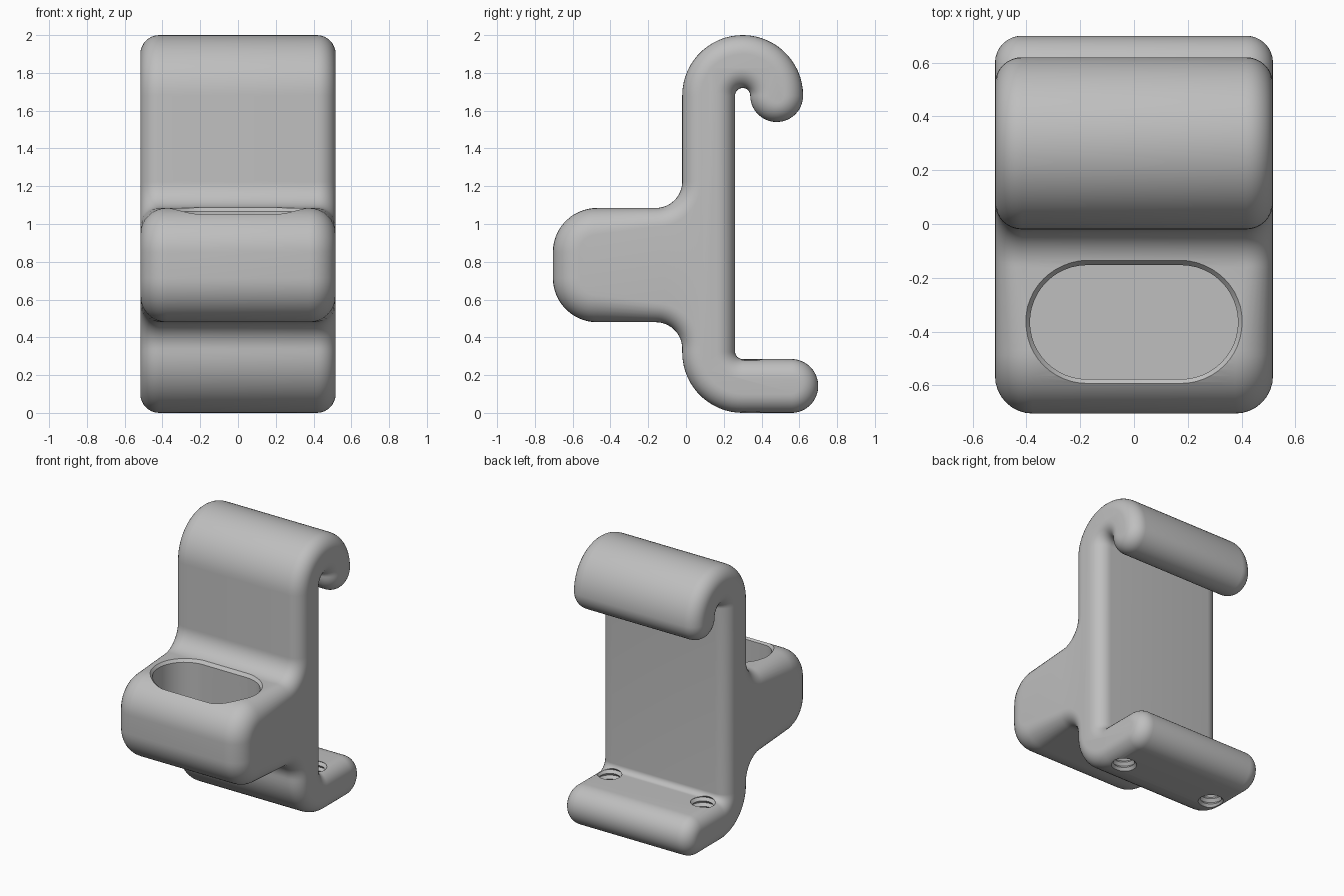
import bpy
import bmesh
from math import cos, sin, pi, radians, sqrt

if "Cube" in bpy.data.objects:
    bpy.data.objects.remove(bpy.data.objects["Cube"])

HALF = 0.517          # half width
EDGE, BLOCK = 0.10, 0.14   # side rounding of the clip and of the block
POCKET_Y = -0.365

grey = bpy.data.materials.new("matte_grey")
grey.use_nodes = True
grey.diffuse_color = (0.52, 0.52, 0.52, 1)
grey.node_tree.nodes["Principled BSDF"].inputs["Base Color"].default_value = (0.52, 0.52, 0.52, 1)


def loft(name, rings):
    """Skin a list of equal-length point rings and cap both ends."""
    bm = bmesh.new()
    loops = [[bm.verts.new(p) for p in ring] for ring in rings]
    for a, b in zip(loops, loops[1:]):
        for i in range(len(a)):
            j = (i + 1) % len(a)
            bm.faces.new((a[i], a[j], b[j], b[i]))
    bm.faces.new(loops[0])
    bm.faces.new(loops[-1])
    bmesh.ops.remove_doubles(bm, verts=bm.verts, dist=0.0002)
    bmesh.ops.recalc_face_normals(bm, faces=bm.faces)
    mesh = bpy.data.meshes.new(name)
    bm.to_mesh(mesh)
    bm.free()
    mesh.materials.append(grey)
    obj = bpy.data.objects.new(name, mesh)
    bpy.context.collection.objects.link(obj)
    return obj


# Side profile as arcs: y, z, radius, start, end, convex(+1)/concave(-1), rounding
ARCS = [
    (0.30, 1.68, 0.32, 180, 0, 1, EDGE),         # hook crown
    (0.48, 1.68, 0.14, 0, -180, 1, EDGE),        # hook tip
    (0.30, 1.68, 0.04, 0, 180, -1, EDGE),        # hook throat
    (0.30, 0.325, 0.04, 180, 270, -1, EDGE),     # shelf corner
    (0.5575, 0.1425, 0.1425, 90, -90, 1, EDGE),  # shelf end
    (0.30, 0.32, 0.32, 270, 180, 1, EDGE),       # base bend
    (-0.16, 0.34, 0.14, 0, 90, -1, EDGE),        # fillet under block
    (-0.47, 0.715, 0.235, 270, 180, 1, BLOCK),   # block lower edge
    (-0.47, 0.85, 0.235, 180, 90, 1, BLOCK),     # block upper edge
    (-0.16, 1.225, 0.14, 270, 360, -1, EDGE),    # fillet over block
]


def profile_ring(side, turn):
    """Profile slice, inset along a quarter circle towards the side face."""
    ring = []
    for y, z, r, start, end, sign, edge in ARCS:
        x = side * (HALF - edge * (1 - sin(turn)))
        rad = r - sign * edge * (1 - cos(turn))
        steps = max(10, abs(end - start) // 6)
        for i in range(steps + 1):
            a = radians(start + (end - start) * i / steps)
            ring.append((x, y + rad * cos(a), z + rad * sin(a)))
    return ring


STEPS = 8
turns = [i / STEPS * pi / 2 for i in range(STEPS + 1)]
body = loft("hook_bracket",
            [profile_ring(-1, t) for t in reversed(turns)] + [profile_ring(1, t) for t in turns])


# Pocket with a chamfered rim that follows the rounded block
def block_top(y):
    d = max(0, -0.47 - y)
    return 0.85 + sqrt(0.235 ** 2 - d * d)


def stadium(r, height):
    pts = []
    for k in range(2):
        for i in range(25):
            a = -pi / 2 + pi * k + pi * i / 24
            y = POCKET_Y + r * sin(a)
            pts.append(((1 - 2 * k) * 0.175 + r * cos(a), y, height(y)))
    return pts


cutters = [loft("pocket_cutter", [
    stadium(0.212, lambda y: 0.56),
    stadium(0.212, lambda y: block_top(y) - 0.02),
    stadium(0.228, block_top),
    stadium(0.236, lambda y: block_top(y) + 0.01),
    stadium(0.236, lambda y: 1.3)])]


def circle(r, n=32):
    return [(r * cos(2 * pi * i / n), r * sin(2 * pi * i / n)) for i in range(n)]


# Small blind hole in the back wall of the pocket
cutters.append(loft("pin_hole_cutter",
                    [[(u, y, 0.77 + v) for u, v in circle(0.03)] for y in (-0.25, 0.05)]))

# Ridged screw holes through the shelf
for side in (-1, 1):
    rings = []
    for k in range(17):
        r = 0.085 if k % 2 else 0.068
        rings.append([(side * 0.375 + u, 0.343 + v, -0.02 + k * 0.02) for u, v in circle(r)])
    cutters.append(loft("screw_hole_cutter", rings))

# Apply the cuts and drop the cutters
bpy.context.view_layer.objects.active = body
body.select_set(True)
for cutter in cutters:
    cutter.hide_render = True
    mod = body.modifiers.new("cut", "BOOLEAN")
    mod.operation = "DIFFERENCE"
    mod.solver = "EXACT"
    mod.object = cutter
    bpy.ops.object.modifier_apply(modifier=mod.name)
    bpy.data.objects.remove(cutter)

bpy.ops.object.shade_smooth_by_angle(angle=radians(30))
